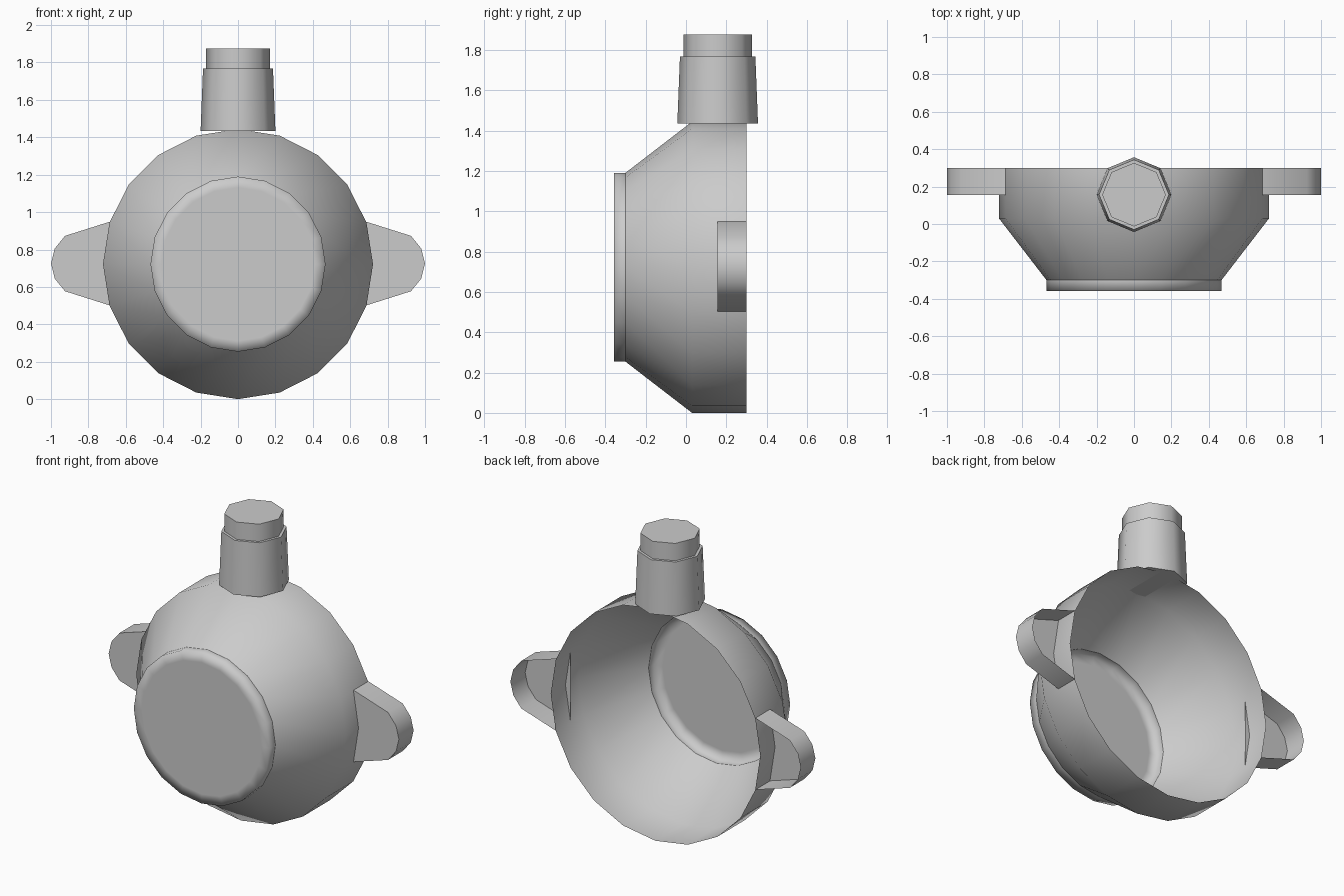
import bpy, math

cube = bpy.data.objects.get("Cube")
if cube:
    bpy.data.objects.remove(cube, do_unlink=True)

GREY = (0.6, 0.6, 0.6, 1)
grey = bpy.data.materials.new("plain grey")
grey.use_nodes = True
grey.diffuse_color = GREY
grey.node_tree.nodes["Principled BSDF"].inputs["Base Color"].default_value = GREY


def add_mesh(name, verts, faces, angle):
    mesh = bpy.data.meshes.new(name)
    mesh.from_pydata(verts, [], faces)
    mesh.materials.append(grey)
    obj = bpy.data.objects.new(name, mesh)
    bpy.context.collection.objects.link(obj)
    bpy.ops.object.select_all(action='DESELECT')
    obj.select_set(True)
    bpy.context.view_layer.objects.active = obj
    bpy.ops.object.shade_smooth_by_angle(angle=math.radians(angle))
    return obj


def lathe(name, profile, sides, place, angle, cap_start=False, cap_end=False):
    """Sweep (radius, height) rings; place maps local axes into the model."""
    verts, faces = [], []
    for r, h in profile:
        for i in range(sides):
            a = math.tau * i / sides
            verts.append(place(r * math.cos(a), r * math.sin(a), h))
    for k in range(len(profile) - 1):
        for i in range(sides):
            j = (i + 1) % sides
            a, b = k * sides, (k + 1) * sides
            faces.append((a + i, a + j, b + j, b + i))
    if cap_start:
        faces.append(tuple(reversed(range(sides))))
    if cap_end:
        faces.append(tuple(range(len(verts) - sides, len(verts))))
    return add_mesh(name, verts, faces, angle)


# Bowl-shaped body: open at the back, flat raised disc at the front
CENTRE_Z = 0.722
lathe("body_shell",
      [(0.722, -0.30), (0.722, -0.03), (0.468, 0.30)],
      20, lambda u, v, h: (u, -h, CENTRE_Z + v), 50)
lathe("front_disc",
      [(0.468, 0.30), (0.468, 0.357), (0.41, 0.357)],
      20, lambda u, v, h: (u, -h, CENTRE_Z + v), 100, cap_end=True)

# Eight-sided neck with a narrower stub on top
lathe("neck",
      [(0.20, 1.435), (0.187, 1.767), (0.17, 1.767), (0.17, 1.875)],
      8, lambda u, v, h: (u, 0.157 + v, h), 50, cap_start=True, cap_end=True)

# Side lugs: a front plate and a rim, open at the back
half = [(0.688, 0.223), (0.925, 0.148), (0.98, 0.08)]
outline = [(x, -z) for x, z in half] + [(1.0, 0)] + half[::-1]
n = len(outline)
for name, side in (("left_lug", 1), ("right_lug", -1)):
    verts = [(side * x, y, CENTRE_Z + z + 0.003) for y in (0.155, 0.30) for x, z in outline]
    faces = [tuple(range(n))] + [(i, i + n, i + n + 1, i + 1) for i in range(n - 1)]
    if side < 0:
        faces = [f[::-1] for f in faces]
    add_mesh(name, verts, faces, 50)
